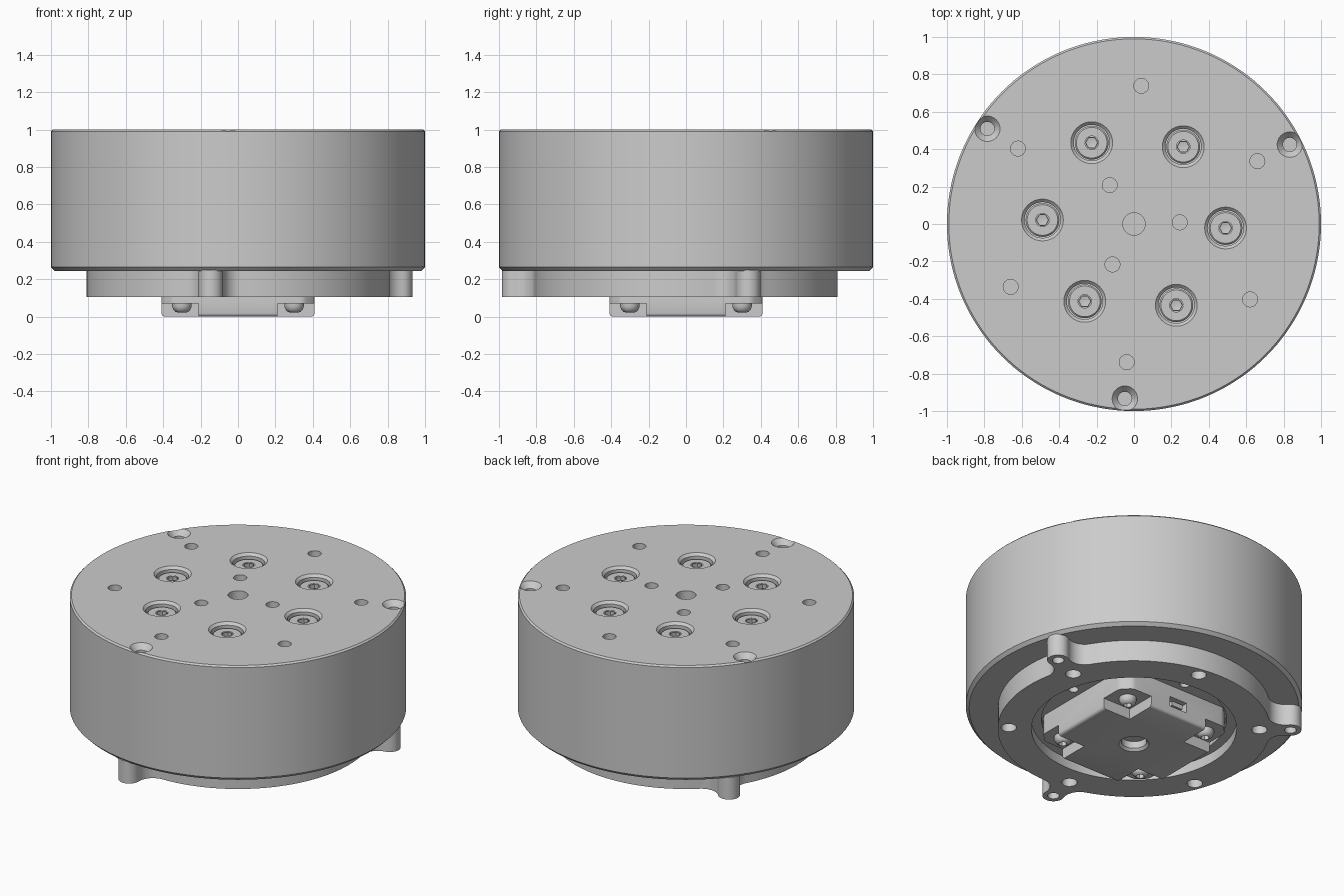
import bpy, bmesh
from math import radians, cos, sin, acos, pi
from mathutils import Vector, Matrix

if "Cube" in bpy.data.objects:
    bpy.data.objects.remove(bpy.data.objects["Cube"])


def polar(r, deg):
    return r * cos(radians(deg)), r * sin(radians(deg))


def lathe(bm, profile, x=0, y=0, n=32):
    """Spin an (r, z) profile around a vertical axis at x, y."""
    vs = [bm.verts.new((x + r, y, z)) for r, z in profile]
    es = [bm.edges.new(p) for p in zip(vs, vs[1:])]
    bmesh.ops.spin(bm, geom=vs + es, cent=(x, y, 0), axis=(0, 0, 1), angle=2 * pi, steps=n)


def plug(bm, r, z0, z1, x=0, y=0, n=32):
    lathe(bm, [(0, z0), (r, z0), (r, z1), (0, z1)], x, y, n)


def prism(bm, pts, z0, z1):
    f = bm.faces.new([bm.verts.new((x, y, z0)) for x, y in pts])
    top = bmesh.ops.extrude_face_region(bm, geom=[f])["geom"]
    bmesh.ops.translate(bm, vec=(0, 0, z1 - z0), verts=[v for v in top if isinstance(v, bmesh.types.BMVert)])


def box(bm, c, s):
    bmesh.ops.create_cube(bm, size=1, matrix=Matrix.Translation(c) @ Matrix.Diagonal((*s, 1)))


def finish(bm, name):
    bmesh.ops.remove_doubles(bm, verts=bm.verts, dist=1e-5)
    bmesh.ops.recalc_face_normals(bm, faces=bm.faces)
    me = bpy.data.meshes.new(name)
    bm.to_mesh(me)
    bm.free()
    ob = bpy.data.objects.new(name, me)
    bpy.context.collection.objects.link(ob)
    return ob


def activate(ob):
    bpy.ops.object.select_all(action='DESELECT')
    ob.select_set(True)
    bpy.context.view_layer.objects.active = ob


def cut(ob, bm):
    """Subtract the cutter mesh from the object and discard the cutter."""
    c = finish(bm, "cutter")
    c.hide_render = True
    activate(ob)
    m = ob.modifiers.new("cut", 'BOOLEAN')
    m.operation, m.solver, m.object = 'DIFFERENCE', 'EXACT', c
    bpy.ops.object.modifier_apply(modifier=m.name)
    bpy.data.objects.remove(c)


def smooth(ob):
    activate(ob)
    bpy.ops.object.shade_smooth_by_angle(angle=radians(30))


# Main drum
bm = bmesh.new()
lathe(bm, [(0, .245), (.98, .245), (1, .265), (1, .99), (.99, 1), (0, 1)], n=144)
drum = finish(bm, "drum_housing")

# Holes in the top face: countersinks, tapped holes, counterbores, centre bore
bm = bmesh.new()
plug(bm, .06, .9, 1.1)
for k in range(3):
    x, y = polar(.935, 27 + 120 * k)
    lathe(bm, [(0, .85), (.037, .85), (.037, .965), (.068, 1.0), (.068, 1.1), (0, 1.1)], x, y)
    plug(bm, .04, .88, 1.1, *polar(.245, 2 + 120 * k), n=24)
bolts = [polar(.49, -2.5 + 60 * k) for k in range(6)]
for k, (x, y) in enumerate(bolts):
    plug(bm, .04, .88, 1.1, *polar(.74, 27 + 60 * k), n=24)
    lathe(bm, [(0, .9), (.096, .9), (.096, .984), (.112, 1), (.112, 1.1), (0, 1.1)], x, y)
cut(drum, bm)
smooth(drum)

# Socket head bolts in the counterbores
bm = bmesh.new()
for x, y in bolts:
    lathe(bm, [(0, .89), (.09, .89), (.09, .962), (.082, .97), (.036, .97)], x, y, 36)
    lathe(bm, [(.036, .97), (.036, .93), (0, .92)], x, y, 6)
    # flat annulus filling between the round opening and the hexagonal socket
    lathe(bm, [(.036, .9695), (.03, .9695)], x, y, 6)
smooth(finish(bm, "top_bolts"))

# Mounting flange outline: ring with three filleted lugs
R, D, LR, F = .81, .93, .065, .10
lugs = [21 + 120 * k for k in range(3)]
phi = acos((D * D + (R + F) ** 2 - (LR + F) ** 2) / (2 * D * (R + F)))


def arc(c, r, a0, a1, n):
    return [(c.x + r * cos(a0 + (a1 - a0) * i / n), c.y + r * sin(a0 + (a1 - a0) * i / n))
            for i in range(n + 1)]


def heading(v):
    return Vector((1, 0)).angle_signed(v) * -1


def near(a, ref):
    while a - ref > pi:
        a -= 2 * pi
    while a - ref < -pi:
        a += 2 * pi
    return a


pts = []
for deg in lugs:
    t = radians(deg)
    L = Vector((D * cos(t), D * sin(t)))
    f0, f1 = [Vector(((R + F) * cos(t + s * phi), (R + F) * sin(t + s * phi))) for s in (-1, 1)]
    a = t - phi + pi
    pts += arc(f0, F, a, near(heading(L - f0), a), 10)
    pts += arc(L, LR, t + near(heading(f0 - L) - t, -pi / 2), t + near(heading(f1 - L) - t, pi / 2), 20)[1:]
    b = t + phi + pi
    pts += arc(f1, F, near(heading(L - f1), b), b, 10)[1:]
    pts += arc(Vector((0, 0)), R, t + phi, t + 2 * pi / 3 - phi, 36)[1:-1]
bm = bmesh.new()
prism(bm, pts, .105, .25)
flange = finish(bm, "mounting_flange")

# Flange cavity, lug holes and bolt holes
bm = bmesh.new()
lathe(bm, [(0, 0), (.61, 0), (.61, .17), (.55, .17), (.55, .2), (0, .2)], n=96)
for deg in lugs:
    plug(bm, .035, 0, .23, *polar(D, deg), n=24)
for k in range(6):
    plug(bm, .046, 0, .23, *polar(.745, 21 + 60 * k), n=24)
cut(flange, bm)
bm = bmesh.new()
for k in range(4):
    plug(bm, .03, .15, .235, *polar(.47, 90 * k), n=20)
cut(flange, bm)
smooth(flange)

# Electronics cover: square with clipped corners, softened edges
H, C = .41, .06
q = [(H, H - C), (H - C, H)]
pts = q + [(-y, x) for x, y in q] + [(-x, -y) for x, y in q] + [(y, -x) for x, y in q]
bm = bmesh.new()
prism(bm, pts, 0, .21)
cover = finish(bm, "electronics_cover")
activate(cover)
bev = cover.modifiers.new("soft", 'BEVEL')
bev.width, bev.segments = .018, 3
bpy.ops.object.modifier_apply(modifier=bev.name)

# Corner pockets, centre hole and cable socket
corners = [(sx, sy) for sx in (-1, 1) for sy in (-1, 1)]
bm = bmesh.new()
for sx, sy in corners:
    box(bm, (sx * .41, sy * .41, -.03), (.4, .4, .2))
lathe(bm, [(0, -.1), (.09, -.1), (.09, 0), (.075, .015), (.075, .06), (0, .06)], n=40)
box(bm, (0, .42, .09), (.13, .14, .065))
cut(cover, bm)
smooth(cover)

# Socket insert
bm = bmesh.new()
box(bm, (0, .37, .09), (.08, .06, .03))
finish(bm, "socket_insert")

# Dome screws in the cover corners
bm = bmesh.new()
for sx, sy in corners:
    x, y = sx * .3, sy * .3
    lathe(bm, [(.052, .075), (.052, .055), (.046, .038), (.036, .027), (.024, .022)], x, y, 28)
    lathe(bm, [(.026, .022), (.024, .05), (0, .052)], x, y, 6)
smooth(finish(bm, "cover_screws"))
